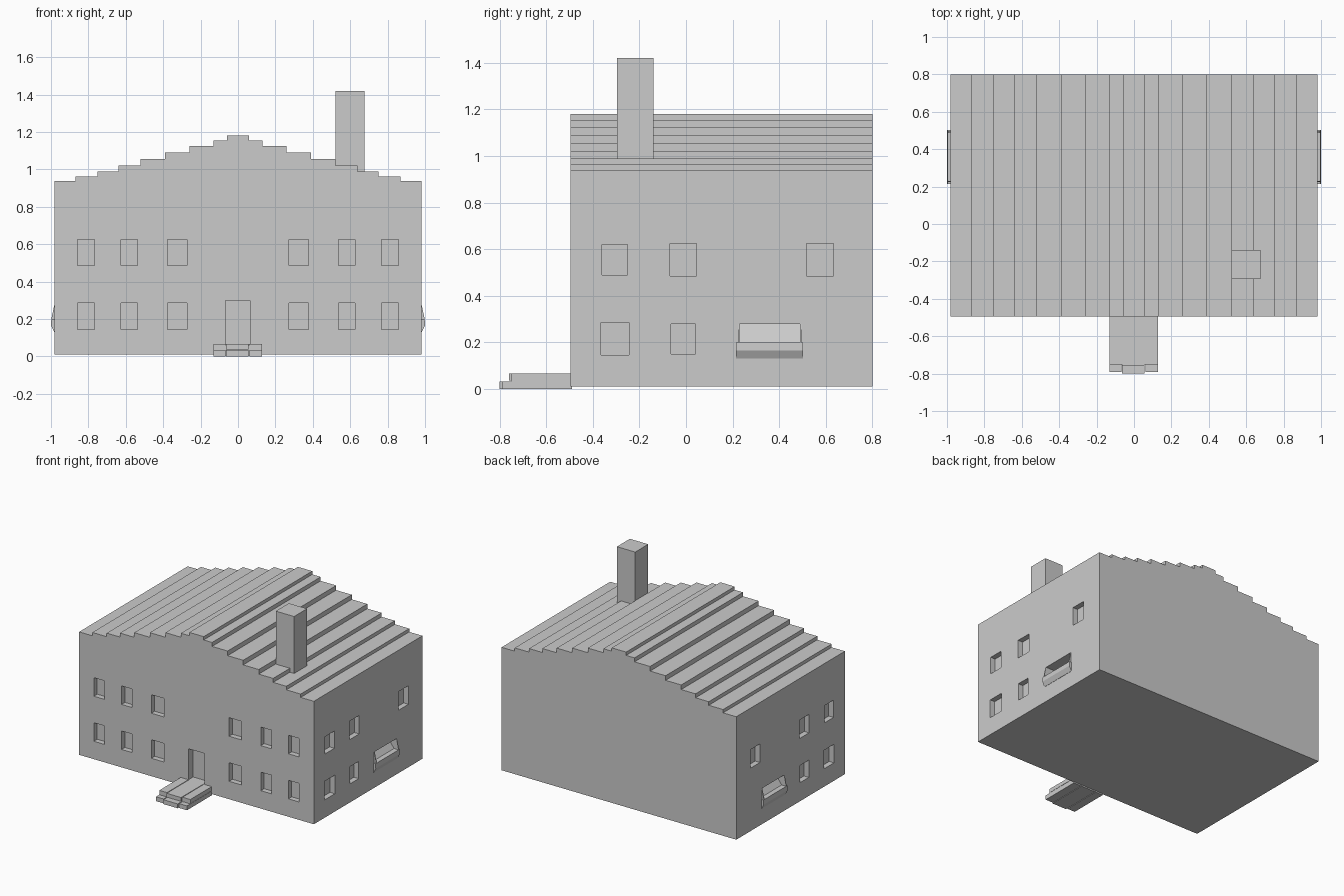
import bpy, bmesh
from mathutils import Vector

if "Cube" in bpy.data.objects:
    bpy.data.objects.remove(bpy.data.objects["Cube"])

grey = bpy.data.materials.new("light_grey")
grey.diffuse_color = (0.6, 0.6, 0.6, 1)
grey.use_nodes = True
grey.node_tree.nodes["Principled BSDF"].inputs["Base Color"].default_value = grey.diffuse_color


def prism(bm, profile, y0, y1):
    """Extrude an (x, z) outline along y."""
    face = bm.faces.new([bm.verts.new((x, y0, z)) for x, z in profile])
    new = bmesh.ops.extrude_face_region(bm, geom=[face])["geom"]
    verts = [g for g in new if isinstance(g, bmesh.types.BMVert)]
    bmesh.ops.translate(bm, vec=Vector((0, y1 - y0, 0)), verts=verts)


def box(bm, x0, x1, y0, y1, z0, z1):
    prism(bm, [(x0, z0), (x1, z0), (x1, z1), (x0, z1)], y0, y1)


def finish(bm, name):
    bmesh.ops.recalc_face_normals(bm, faces=bm.faces)
    mesh = bpy.data.meshes.new(name)
    bm.to_mesh(mesh)
    bm.free()
    mesh.materials.append(grey)
    ob = bpy.data.objects.new(name, mesh)
    bpy.context.collection.objects.link(ob)
    return ob


# House body with stepped roof
edges = [0.06, 0.13, 0.26, 0.39, 0.52, 0.64, 0.75, 0.87, 0.98]
heights = [1.18, 1.155, 1.125, 1.09, 1.055, 1.02, 0.99, 0.963, 0.938]
right = []
for i, (x, z) in enumerate(zip(edges, heights)):
    if i:
        right.append((edges[i - 1], z))
    right.append((x, z))
right.append((0.98, 0.01))
bm = bmesh.new()
prism(bm, right + [(-x, z) for x, z in reversed(right)], -0.495, 0.80)
house = finish(bm, "house_body")

# Window, door and bay recesses
bm = bmesh.new()
rows = [(0.145, 0.285), (0.485, 0.625)]
for s in (-1, 1):
    for z0, z1 in rows:
        for a, b in [(0.272, 0.377), (0.537, 0.625), (0.767, 0.857)]:
            x0, x1 = sorted((s * a, s * b))
            box(bm, x0, x1, -0.55, -0.455, z0, z1)
    sides = [(-0.365, -0.245, *rows[0]), (-0.065, 0.04, 0.15, 0.28),
             (-0.36, -0.25, 0.49, 0.62), (-0.068, 0.046, *rows[1]),
             (0.517, 0.632, *rows[1])]
    for y0, y1, z0, z1 in sides:
        x0, x1 = sorted((s * 0.94, s * 1.05))
        box(bm, x0, x1, y0, y1, z0, z1)
    prism(bm, [(s * x, z) for x, z in
               [(0.90, 0.28), (0.96, 0.20), (1.05, 0.20), (1.05, 0.28)]], 0.23, 0.49)
box(bm, -0.067, 0.065, -0.55, -0.44, 0.066, 0.30)
cutter = finish(bm, "recess_cutter")
cutter.hide_render = True
cutter.hide_viewport = True
mod = house.modifiers.new("recesses", 'BOOLEAN')
mod.operation = 'DIFFERENCE'
mod.solver = 'EXACT'
mod.object = cutter

# Sloping sill boxes with side cheeks under the wide side openings
for s, side in ((-1, "left"), (1, "right")):
    bm = bmesh.new()
    prism(bm, [(s * x, z) for x, z in
               [(0.965, 0.20), (0.998, 0.20), (1.0, 0.165), (0.982, 0.13), (0.965, 0.13)]],
          0.215, 0.502)
    for y in (0.225, 0.49):
        prism(bm, [(s * x, z) for x, z in [(0.97, 0.28), (0.981, 0.28), (0.998, 0.20), (0.97, 0.20)]],
              y, y + 0.005)
    finish(bm, side + "_sill")

# Chimney
bm = bmesh.new()
box(bm, 0.522, 0.675, -0.295, -0.14, 0.98, 1.42)
finish(bm, "chimney")

# Front steps in three sections
bm = bmesh.new()
for x0, x1, front in [(-0.132, -0.068, -0.79), (-0.063, 0.057, -0.80), (0.062, 0.127, -0.79)]:
    box(bm, x0, x1, front, -0.49, 0.0, 0.033)
    box(bm, x0, x1, front + 0.04, -0.49, 0.037, 0.066)
box(bm, -0.13, 0.125, -0.75, -0.49, 0.004, 0.06)
finish(bm, "front_steps")
